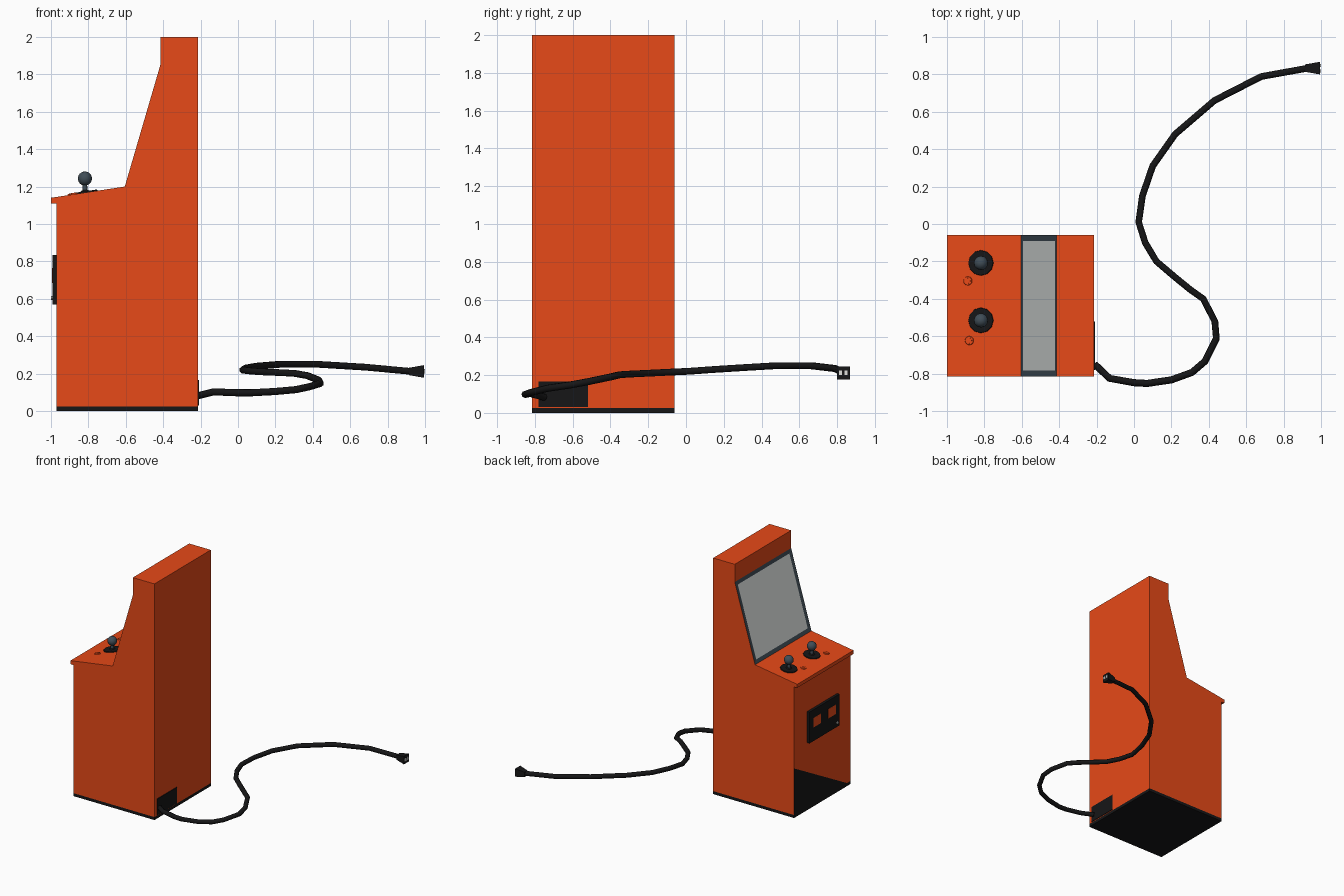
import bpy, bmesh, math
from mathutils import Vector, Matrix

cube = bpy.data.objects.get("Cube")
if cube:
    bpy.data.objects.remove(cube, do_unlink=True)


def material(name, r, g, b):
    mat = bpy.data.materials.new(name)
    mat.use_nodes = True
    mat.diffuse_color = (r, g, b, 1)
    mat.node_tree.nodes["Principled BSDF"].inputs["Base Color"].default_value = (r, g, b, 1)
    return mat


ORANGE = material("orange paint", 0.8, 0.067, 0.009)
BLACK = material("black plastic", 0.008, 0.008, 0.0085)
SLATE = material("slate trim", 0.052, 0.075, 0.095)
GLASS = material("grey screen", 0.7, 0.73, 0.72)
METAL = material("pale metal", 0.75, 0.75, 0.73)

# Cabinet extents: the player side faces -x
FRONT, BACK, NEAR, FAR = -0.97, -0.213, -0.814, -0.06
MIDDLE = (NEAR + FAR) / 2


def finish(name, bm, *mats):
    bmesh.ops.recalc_face_normals(bm, faces=bm.faces)
    mesh = bpy.data.meshes.new(name)
    bm.to_mesh(mesh)
    bm.free()
    for mat in mats:
        mesh.materials.append(mat)
    obj = bpy.data.objects.new(name, mesh)
    bpy.context.collection.objects.link(obj)
    return obj


def prism(points, offset):
    """Extrude a flat outline along an offset vector."""
    bm = bmesh.new()
    face = bm.faces.new([bm.verts.new(p) for p in points])
    made = bmesh.ops.extrude_face_region(bm, geom=[face])["geom"]
    verts = [v for v in made if isinstance(v, bmesh.types.BMVert)]
    bmesh.ops.translate(bm, verts=verts, vec=offset)
    return bm


def box(name, low, high, mat):
    low, high = Vector(low), Vector(high)
    bm = bmesh.new()
    size = Matrix.Diagonal((high - low).to_4d())
    bmesh.ops.create_cube(bm, size=1, matrix=Matrix.Translation((low + high) / 2) @ size)
    return finish(name, bm, mat)


def smooth(obj):
    bpy.ops.object.select_all(action="DESELECT")
    obj.select_set(True)
    bpy.context.view_layer.objects.active = obj
    bpy.ops.object.shade_smooth_by_angle(angle=math.radians(40))


def cone(name, centre, r_low, r_high, height, mat, turn=Matrix(), sides=12):
    """Round part standing on its centre point, tilted by turn."""
    bm = bmesh.new()
    place = Matrix.Translation(centre) @ turn @ Matrix.Translation((0, 0, height / 2))
    bmesh.ops.create_cone(bm, cap_ends=True, segments=sides, radius1=r_low,
                          radius2=r_high, depth=height, matrix=place)
    obj = finish(name, bm, mat)
    smooth(obj)
    return obj


# Cabinet body, with the sloped monitor face inset into trim and glass
outline = [(FRONT, 0.025), (FRONT, 1.11), (-1, 1.11), (-1, 1.14), (-0.605, 1.2),
           (-0.415, 1.85), (-0.415, 2), (BACK, 2), (BACK, 0.025)]
body = prism([(x, NEAR, z) for x, z in outline], (0, FAR - NEAR, 0))
bmesh.ops.recalc_face_normals(body, faces=body.faces)
monitor = next(f for f in body.faces
               if f.normal.x < -0.8 and 1.3 < f.calc_center_median().z < 1.7)
trim = bmesh.ops.inset_individual(body, faces=[monitor], thickness=0.032, depth=-0.003,
                                  use_even_offset=True)
for f in trim["faces"]:
    f.material_index = 1
monitor.material_index = 2
finish("cabinet", body, ORANGE, SLATE, GLASS)

# Black plinth and the angled kick panel on the player side
box("plinth", (FRONT, NEAR, 0), (BACK, FAR, 0.025), BLACK)
kick = prism([(FRONT, FAR, 0.42), (FRONT, FAR, 0), (FRONT, NEAR, 0)], (-0.001, 0, 0))
finish("kick_panel", kick, BLACK)

# Coin door with two slots and a lock
box("coin_door", (-0.992, MIDDLE - 0.2, 0.57), (FRONT, MIDDLE + 0.2, 0.835), BLACK)
for side, label in ((-1, "right"), (1, "left")):
    y = MIDDLE + side * 0.1
    box("coin_slot_" + label, (-0.993, y - 0.05, 0.685), (-0.99, y + 0.05, 0.765), ORANGE)
cone("coin_door_lock", (-0.99, MIDDLE - 0.17, 0.605), 0.01, 0.01, 0.01, METAL,
     Matrix.Rotation(-math.pi / 2, 4, "Y"), 8)

# Joysticks and buttons on the sloped control panel
slope = math.atan2(0.06, 0.395)
tilt = Matrix.Rotation(-slope, 4, "Y")


def on_panel(x, y):
    return Vector((x, y, 1.14 + (x + 1) * math.tan(slope)))


for label, stick_y, button_x, button_y in (("left", -0.208, -0.888, -0.304),
                                           ("right", -0.515, -0.88, -0.623)):
    foot = on_panel(-0.818, stick_y)
    cone("joystick_base_" + label, foot, 0.068, 0.066, 0.007, BLACK, tilt)
    cone("joystick_boot_" + label, foot, 0.03, 0.016, 0.014, BLACK, tilt)
    cone("joystick_shaft_" + label, foot, 0.013, 0.012, 0.06, SLATE)
    bm = bmesh.new()
    bmesh.ops.create_uvsphere(bm, u_segments=12, v_segments=8, radius=0.038,
                              matrix=Matrix.Translation((foot.x, foot.y, 1.243)))
    smooth(finish("joystick_ball_" + label, bm, SLATE))
    spot = on_panel(button_x, button_y)
    cone("button_rim_" + label, spot, 0.024, 0.022, 0.005, ORANGE, tilt)
    cone("button_cap_" + label, spot, 0.015, 0.014, 0.008, ORANGE, tilt)

# Power box on the back
box("power_box", (BACK, -0.78, 0.03), (-0.208, -0.52, 0.167), BLACK)

# Winding power cord
path = [(-0.21, -0.75, 0.083), (-0.13, -0.825, 0.103), (0, -0.848, 0.098), (0.07, -0.852, 0.098),
        (0.2, -0.833, 0.105), (0.31, -0.793, 0.115), (0.38, -0.733, 0.13), (0.44, -0.612, 0.148),
        (0.432, -0.52, 0.165), (0.37, -0.4, 0.19), (0.3, -0.35, 0.202), (0.22, -0.285, 0.206),
        (0.12, -0.2, 0.21), (0.06, -0.1, 0.215), (0.025, 0.01, 0.22), (0.045, 0.15, 0.23),
        (0.1, 0.31, 0.24), (0.22, 0.48, 0.25), (0.43, 0.66, 0.25), (0.68, 0.788, 0.235),
        (0.93, 0.833, 0.212)]
curve = bpy.data.curves.new("power_cord", "CURVE")
curve.dimensions = "3D"
curve.bevel_depth = 0.019
curve.bevel_resolution = 2
curve.use_fill_caps = True
spline = curve.splines.new("POLY")
spline.points.add(len(path) - 1)
for point, place in zip(spline.points, path):
    point.co = (*place, 1)
    point.radius = 1
curve.materials.append(BLACK)
bpy.context.collection.objects.link(bpy.data.objects.new("power_cord", curve))

# Plug: flared square grip with two short contacts
end = Vector(path[-1])
along = Matrix.Rotation(math.pi / 2, 4, "Y") @ Matrix.Rotation(math.pi / 4, 4, "Z")
cone("plug_grip", end - Vector((0.015, 0, 0)), 0.028, 0.048, 0.08, BLACK, along, 4)
for side, label in ((-1, "right"), (1, "left")):
    middle = end + Vector((0.06, side * 0.015, 0))
    box("plug_contact_" + label, middle - Vector((0, 0.008, 0.012)),
        middle + Vector((0.01, 0.008, 0.012)), METAL)
